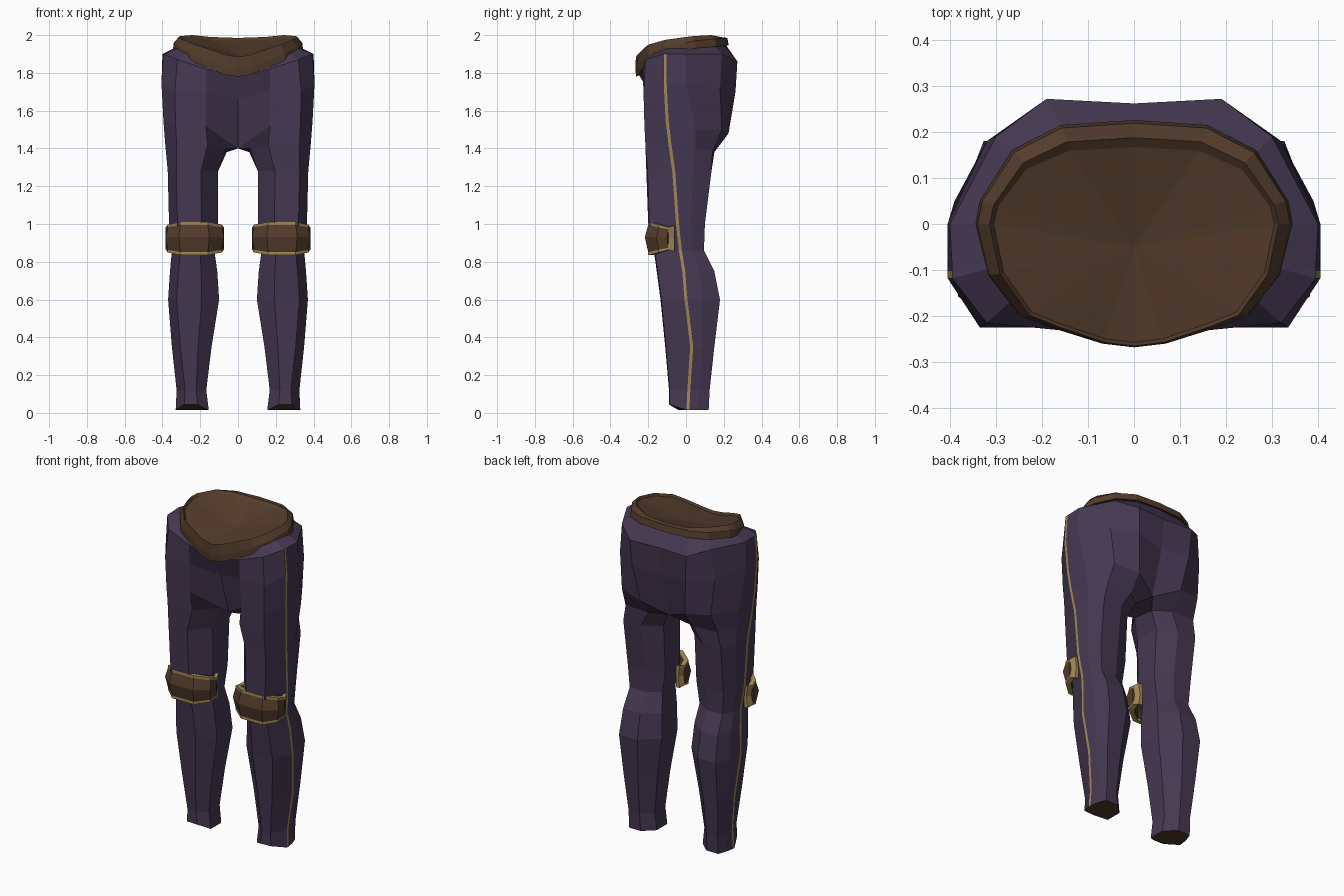
import bpy, bmesh

if "Cube" in bpy.data.objects:
    bpy.data.objects.remove(bpy.data.objects["Cube"])


def material(name, rgb):
    m = bpy.data.materials.new(name)
    m.diffuse_color = (*rgb, 1)
    m.use_nodes = True
    m.node_tree.nodes["Principled BSDF"].inputs["Base Color"].default_value = m.diffuse_color
    return m


PURPLE = material("purple cloth", (0.061, 0.040, 0.086))
BROWN = material("brown leather", (0.088, 0.045, 0.024))
GOLD = material("gold trim", (0.36, 0.25, 0.092))


def loft(name, rings, mats, closed=True, caps=(), tip=None, mirror=False, rule=None):
    """Skin a list of equal rings; rule(ring, segment) picks the material."""
    bm = bmesh.new()
    vs = [[bm.verts.new(p) for p in r] for r in rings]
    n = len(rings[0])
    for i in range(len(vs) - 1):
        for j in range(n if closed else n - 1):
            k = (j + 1) % n
            quad = (vs[i][j], vs[i][k], vs[i + 1][k], vs[i + 1][j])
            if mirror and all(abs(v.co.x) < 1e-6 for v in quad):
                continue  # the mirror plane stays open
            f = bm.faces.new(quad)
            f.material_index = rule(i, j) if rule else 0
    for c, mat in caps:
        bm.faces.new(vs[c]).material_index = mat
    if tip:
        t = bm.verts.new(tip)
        for j in range(n):
            bm.faces.new((vs[-1][j], vs[-1][(j + 1) % n], t))
    bmesh.ops.recalc_face_normals(bm, faces=bm.faces)
    me = bpy.data.meshes.new(name)
    bm.to_mesh(me)
    bm.free()
    for m in mats:
        me.materials.append(m)
    ob = bpy.data.objects.new(name, me)
    bpy.context.collection.objects.link(ob)
    if mirror:
        mod = ob.modifiers.new("mirror", 'MIRROR')
        mod.use_clip = True
        mod.merge_threshold = 0.0005
    return ob


def with_stripe(ring):
    """Double the outer corner (third point) so a narrow stripe runs down it."""
    x, y, z = ring[2]
    return ring[:2] + [(x, y - 0.008, z), (x, y + 0.008, z)] + ring[3:]


def leg_ring(z, xi, xo, yf, yb, ys):
    w = xo - xi
    return [(xi + 0.34 * w, yf, z), (xo - 0.045, yf * 0.97, z), (xo, ys, z),
            (xo - 0.008, (ys + yb) * 0.5, z), (xi + 0.84 * w, yb, z),
            (xi + 0.38 * w, yb, z), (xi, yb * 0.5, z), (xi, yf * 0.45, z)]


# Trousers: lower legs (z, inner x, outer x, front y, back y, stripe y)
legs = [leg_ring(*r) for r in (
    (0.015, .155, .33, -.09, .12, .01),
    (0.12, .168, .325, -.09, .125, .015),
    (0.35, .14, .35, -.11, .15, .03),
    (0.60, .10, .37, -.135, .18, .0),
    (0.75, .11, .36, -.155, .15, -.012),
    (0.86, .125, .35, -.17, .095, -.03),
    (1.00, .105, .365, -.20, .10, -.045),
    (1.28, .105, .372, -.21, .135, -.065))]
# hem rises at the front
legs[0] = [(x, y, 0.045 if y < -0.06 else z) for x, y, z in legs[0]]

# Trousers: thigh top, seat and waist
hips = [
    [(.16, -.215, 1.42), (.325, -.215, 1.42), (.385, -.085, 1.42), (.375, .05, 1.40),
     (.31, .14, 1.38), (.15, .15, 1.38), (.06, .08, 1.38), (.065, -.07, 1.40)],
    [(.17, -.215, 1.52), (.33, -.22, 1.52), (.395, -.10, 1.55), (.39, .05, 1.50),
     (.30, .19, 1.50), (.15, .225, 1.48), (0, .16, 1.41), (0, -.09, 1.40)],
    [(.17, -.225, 1.70), (.335, -.225, 1.70), (.405, -.11, 1.74), (.405, 0, 1.75),
     (.32, .18, 1.72), (.18, .262, 1.70), (0, .235, 1.68), (0, -.17, 1.66)],
    [(.17, -.23, 1.82), (.32, -.215, 1.87), (.395, -.11, 1.90), (.40, 0, 1.90),
     (.30, .19, 1.90), (.19, .272, 1.86), (0, .262, 1.86), (0, -.25, 1.79)],
    [(.16, -.21, 1.86), (.27, -.17, 1.90), (.32, -.09, 1.93), (.33, 0, 1.935),
     (.26, .15, 1.94), (.15, .20, 1.945), (0, .21, 1.95), (0, -.24, 1.84)]]
rings = [with_stripe(r) for r in legs + hips]
loft("trousers", rings, (PURPLE, BROWN, GOLD), caps=[(0, 1)], mirror=True,
     rule=lambda i, j: 2 if j == 2 and i < len(rings) - 2 else 0)

# Belt: half outline (x, y, lower z, upper z), tilted down to the front
half = [(0, -.268, 1.78, 1.885), (.07, -.26, 1.79, 1.895), (.18, -.226, 1.835, 1.93),
        (.25, -.20, 1.865, 1.95), (.32, -.11, 1.90, 1.975), (.345, 0, 1.92, 1.99),
        (.335, .05, 1.93, 1.995), (.265, .16, 1.94, 2.0), (.16, .215, 1.945, 1.99),
        (0, .226, 1.945, 1.985)]
outline = half + [(-x, y, a, b) for x, y, a, b in half[-2:0:-1]]


def belt_ring(sx, sf, sb, high, dz=0):
    return [(x * sx, y * (sf if y < 0 else sb), (b if high else a) + dz)
            for x, y, a, b in outline]


loft("belt", [belt_ring(.90, .90, .90, False, .01), belt_ring(1, .985, 1, False),
              belt_ring(.985, 1, .97, False, .04), belt_ring(.91, .99, .83, True),
              belt_ring(.885, .96, .74, True, -.015)],
     (BROWN,), tip=(0, -.05, 1.895))

# Knee pads: plan path (x, y, half height), wrapped round the front of the knee
path = [(.075, -.095, .053), (.085, -.145, .065), (.16, -.20, .078),
        (.305, -.20, .078), (.372, -.145, .065), (.383, -.095, .053)]
KNEE = (.23, -.05)


def pad_ring(x, y, h, offsets):
    """Cross-section; each offset is (scale towards the knee, height factor)."""
    return [(KNEE[0] + (x - KNEE[0]) * s, KNEE[1] + (y - KNEE[1]) * s, .923 + h * f)
            for s, f in offsets]


leather = [(.82, .95), (1.0, .92), (1.12, .1), (1.0, -.92), (.82, -.95)]
pad = [pad_ring(x, y, h, leather) for x, y, h in path]
# keep the side ends from widening with the bulge
pad = [[(min(max(x, .075), .383), y, z) for x, y, z in r] for r in pad]
loft("knee_pad", pad, (BROWN,), caps=[(0, 0), (-1, 0)], mirror=True)

# Gold backing that shows along the upper, lower and rear edges of the pads
edge = [(.84, 1.13), (1.0, 1.13), (1.0, .9), (.95, 0), (1.0, -.9), (1.0, -1.13), (.84, -1.13)]
trim_path = [(.088, -.062, .06)] + path + [(.372, -.062, .06)]
loft("knee_trim", [pad_ring(x, y, h, edge) for x, y, h in trim_path], (GOLD,),
     caps=[(0, 0), (-1, 0)], mirror=True)
